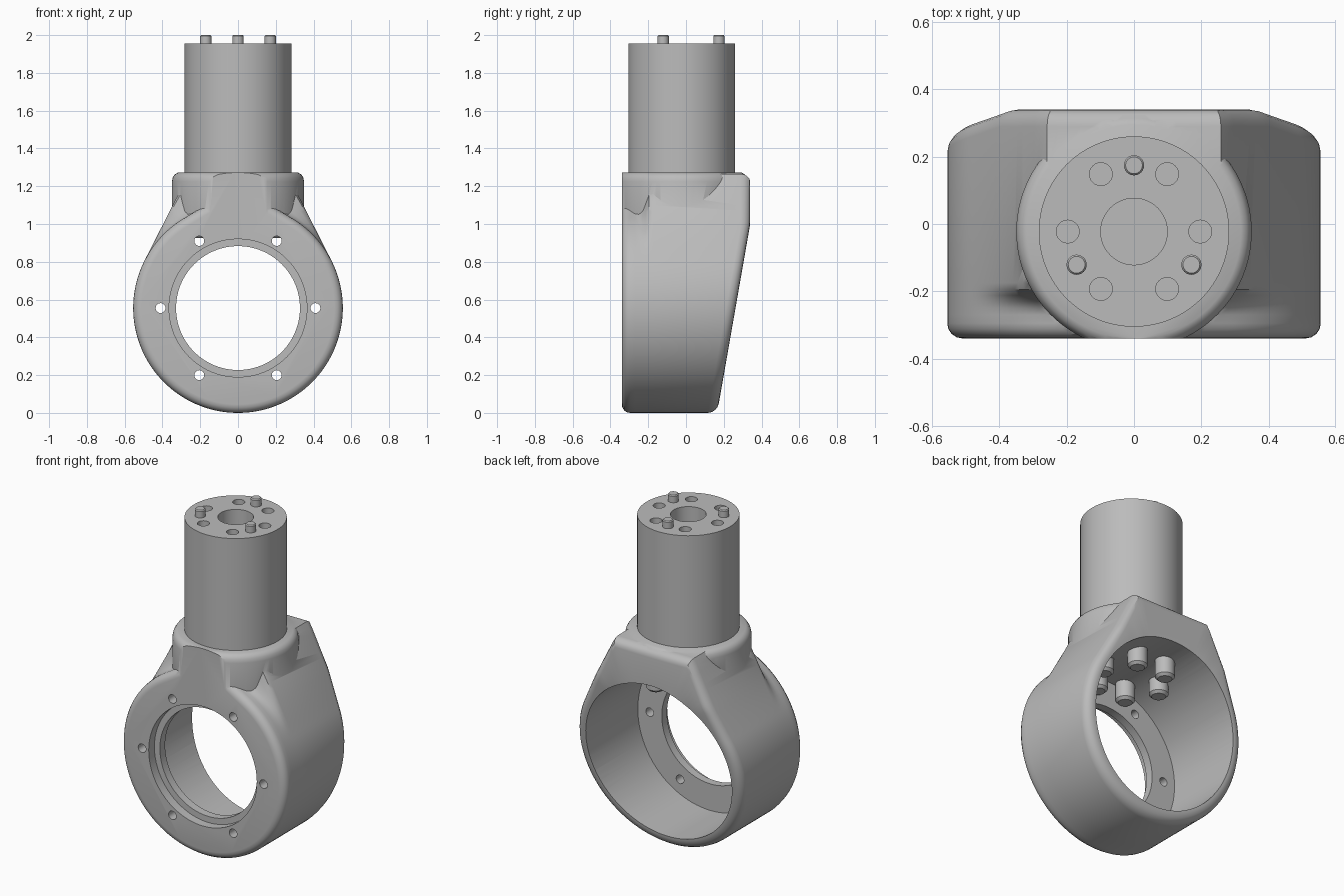
import bpy, bmesh, math
from mathutils import Matrix

if "Cube" in bpy.data.objects:
    bpy.data.objects.remove(bpy.data.objects["Cube"], do_unlink=True)

grey = bpy.data.materials.new("plain grey")
grey.use_nodes = True
grey.diffuse_color = (0.5, 0.5, 0.5, 1)
grey.node_tree.nodes["Principled BSDF"].inputs["Base Color"].default_value = (0.5, 0.5, 0.5, 1)

R = 0.555        # ring radius, also the height of its centre
AXIS_Y = -0.0225  # column axis
FRONT = -0.34


def finish(bm, name):
    bmesh.ops.recalc_face_normals(bm, faces=bm.faces)
    mesh = bpy.data.meshes.new(name)
    bm.to_mesh(mesh)
    bm.free()
    mesh.materials.append(grey)
    ob = bpy.data.objects.new(name, mesh)
    bpy.context.collection.objects.link(ob)
    return ob


def loft(rings, name):
    """Skin closed rings of points and cap both ends."""
    bm = bmesh.new()
    loops = [[bm.verts.new(p) for p in ring] for ring in rings]
    n = len(loops[0])
    for a, b in zip(loops, loops[1:]):
        for i in range(n):
            j = (i + 1) % n
            bm.faces.new((a[i], a[j], b[j], b[i]))
    bm.faces.new(loops[0])
    bm.faces.new(loops[-1])
    return finish(bm, name)


def turned(profile, name, at=(0, 0, 0), along_y=False, n=96):
    """Round part from (radius, height) pairs, upright or along y."""
    rings = [[(r * math.cos(2 * math.pi * i / n), r * math.sin(2 * math.pi * i / n), h)
              for i in range(n)] for r, h in profile]
    ob = loft(rings, name)
    if along_y:
        ob.data.transform(Matrix.Rotation(-math.pi / 2, 4, 'X'))
    ob.data.transform(Matrix.Translation(at))
    return ob


def combine(ob, other, operation):
    mod = ob.modifiers.new("combine", 'BOOLEAN')
    mod.operation, mod.solver, mod.object = operation, 'EXACT', other
    bpy.context.view_layer.objects.active = ob
    bpy.ops.object.modifier_apply(modifier=mod.name)
    bpy.data.objects.remove(other, do_unlink=True)


def smooth(ob):
    bpy.ops.object.select_all(action='DESELECT')
    ob.select_set(True)
    bpy.context.view_layer.objects.active = ob
    bpy.ops.object.shade_smooth_by_angle(angle=math.radians(32))


# Ring housing: a circle with tangent shoulders, slim in front and broad behind
def outline(t, phi, cap):
    a = abs(t)
    r = R / math.cos(phi - a) if a < phi else R
    return min(r, cap / math.cos(a)) if a < 1 else r


def back_y(z):
    return min(0.34, 0.165 + 0.175 * z)


N = 144
angles = [2 * math.pi * i / N - math.pi for i in range(N)]


def section(blend, inset, y=None, back=0, limit=9):
    ring = []
    for t in angles:
        slim = outline(t, 0.534, 0.645)
        broad = outline(t, 1.1, 0.71)
        r = min(limit, slim + (broad - slim) * blend - inset)
        z = R + r * math.cos(t)
        ring.append((r * math.sin(t), back_y(z) - back if y is None else y, z))
    return ring


rings = [section(0, i, FRONT + d) for i, d in
         ((0.045, 0), (0.028, 0.003), (0.013, 0.013), (0.003, 0.028), (0, 0.045))]
rings += [section(b, 0, y) for b, y in
          ((0, -0.27), (0.06, -0.25), (0.25, -0.23), (0.6, -0.212), (0.9, -0.195), (1, -0.175))]
rings += [section(1, i, None, d) for i, d in
          ((0, 0.05), (0.004, 0.03), (0.015, 0.014), (0.03, 0.003), (0.05, 0))]
rings += [section(1, 0, None, 0, r) for r in (0.5, 0.46, 0.42)]
housing = loft(rings, "ring_housing")

# Neck collar joined into the housing, trimmed flush with the front
collar = turned([(0.35, 0.93), (0.35, 1.225), (0.345, 1.247), (0.335, 1.262), (0.318, 1.272)],
                "neck_collar", (0, AXIS_Y, 0))
combine(housing, collar, 'UNION')
bm = bmesh.new()
bmesh.ops.create_cube(bm, size=1, matrix=Matrix.Translation((0, FRONT - 0.5, 1.1)) @ Matrix.Scale(3, 4, (1, 0, 0)))
trim = finish(bm, "front_trim")
combine(housing, trim, 'DIFFERENCE')

# Stepped bore leaving a front flange
bore = turned([(0.365, -0.5), (0.365, -0.285), (0.328, -0.285), (0.328, -0.235),
               (0.49, -0.235), (0.49, 0.6)], "bore_cutter", (0, 0, R), True)
combine(housing, bore, 'DIFFERENCE')

# Bolt holes through the flange
for k in range(6):
    a = k * math.pi / 3
    hole = turned([(0.026, -0.5), (0.026, -0.1)], "bolt_cutter",
                  (0.41 * math.cos(a), 0, R + 0.41 * math.sin(a)), True, 24)
    combine(housing, hole, 'DIFFERENCE')
smooth(housing)


def around_axis(degrees):
    a = math.radians(degrees)
    return (0.197 * math.cos(a), AXIS_Y + 0.197 * math.sin(a), 0)


# Column with centre hole and screw holes
column = turned([(0.283, 1.2), (0.283, 1.955)], "column", (0, AXIS_Y, 0))
combine(column, turned([(0.099, 1.6), (0.099, 2.1)], "centre_cutter", (0, AXIS_Y, 0), n=48), 'DIFFERENCE')
for k in range(6):
    spot = around_axis(60 * k)
    combine(column, turned([(0.034, 1.8), (0.034, 2.1)], "screw_cutter", spot, n=24), 'DIFFERENCE')
    # Screw bosses hanging into the top of the bore
    smooth(turned([(0.04, 0.925), (0.055, 0.94), (0.055, 1.1)], f"screw_boss_{k + 1}", spot, n=24))
smooth(column)

# Locating pins
for k in range(3):
    smooth(turned([(0.03, 1.9), (0.03, 1.994), (0.025, 2.0)], f"locating_pin_{k + 1}",
                  around_axis(90 + 120 * k), n=24))
